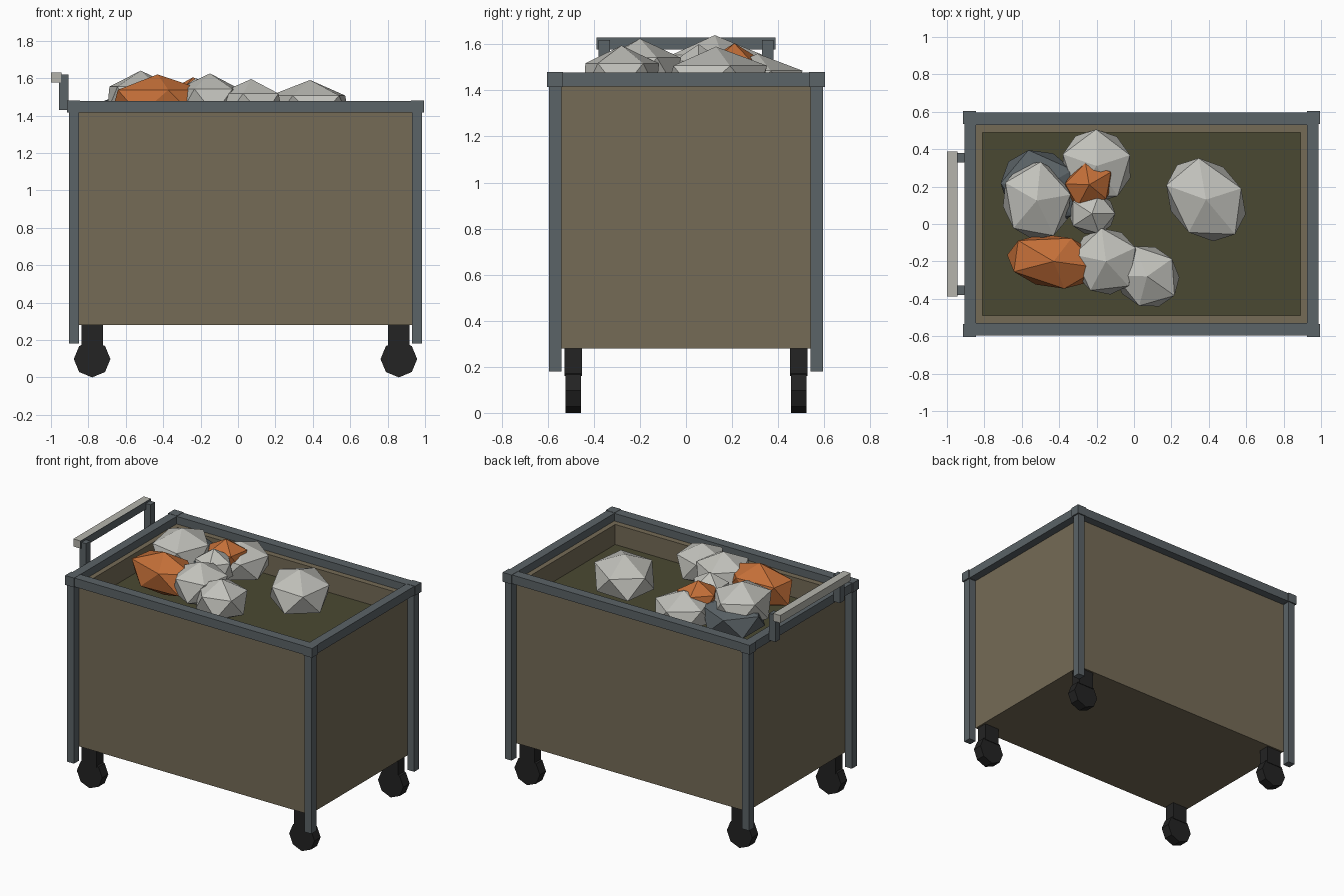
import bpy, math

if "Cube" in bpy.data.objects:
    bpy.data.objects.remove(bpy.data.objects["Cube"])

CX = 0.04  # the tub is shifted slightly because the handle sticks out at -x


def material(name, hexcode):
    def lin(v):
        v /= 255
        return v / 12.92 if v <= 0.04045 else ((v + 0.055) / 1.055) ** 2.4
    m = bpy.data.materials.new(name)
    m.diffuse_color = [lin(int(hexcode[i:i + 2], 16)) for i in (0, 2, 4)] + [1]
    m.use_nodes = True
    m.node_tree.nodes["Principled BSDF"].inputs["Base Color"].default_value = m.diffuse_color
    return m


BROWN = material("brown_panel", "756b56")
SLATE = material("slate_metal", "5b6367")
BLACK = material("black_rubber", "232323")
FILL = material("dark_olive_fill", "4a4932")
GRIP = material("pale_grip", "b5b4ac")
STONE = material("light_stone", "c2c2bc")
ORANGE = material("rusty_orange", "c46f38")


def finish(name, mat):
    ob = bpy.context.object
    ob.name = name
    ob.data.materials.append(mat)
    return ob


def box(name, mat, x0, x1, y0, y1, z0, z1):
    bpy.ops.mesh.primitive_cube_add(size=1, location=((x0 + x1) / 2, (y0 + y1) / 2, (z0 + z1) / 2))
    ob = finish(name, mat)
    ob.scale = (x1 - x0, y1 - y0, z1 - z0)
    return ob


def y_box(name, mat, x0, x1, s, y0, y1, z0, z1):
    a, b = sorted((s * y0, s * y1))
    return box(name, mat, x0, x1, a, b, z0, z1)


# Tub: floor, four walls and the fill the lumps lie on
box("tub_floor", BROWN, CX - 0.89, CX + 0.89, -0.54, 0.54, 0.28, 0.32)
for s, side in ((-1, "front"), (1, "back")):
    y_box(side + "_wall", BROWN, CX - 0.89, CX + 0.89, s, 0.49, 0.54, 0.28, 1.425)
box("left_wall", BROWN, CX - 0.89, CX - 0.85, -0.54, 0.54, 0.28, 1.425)
box("right_wall", BROWN, CX + 0.85, CX + 0.89, -0.54, 0.54, 0.28, 1.425)
box("fill", FILL, CX - 0.852, CX + 0.852, -0.492, 0.492, 1.2, 1.285)

# Rim bars
for s, side in ((-1, "front"), (1, "back")):
    y_box(side + "_rim", SLATE, CX - 0.945, CX + 0.945, s, 0.53, 0.597, 1.417, 1.478)
box("left_rim", SLATE, CX - 0.947, CX - 0.885, -0.597, 0.597, 1.417, 1.478)
box("right_rim", SLATE, CX + 0.885, CX + 0.947, -0.597, 0.597, 1.417, 1.478)

# Corner posts, rim corners and casters
for sx, xn in ((-1, "left"), (1, "right")):
    for sy, yn in ((-1, "front"), (1, "back")):
        tag = yn + "_" + xn
        a, b = sorted((CX + sx * 0.89, CX + sx * 0.943))
        y_box(tag + "_post", SLATE, a, b, sy, 0.54, 0.595, 0.18, 1.42)
        a, b = sorted((CX + sx * 0.885, CX + sx * 0.954))
        y_box(tag + "_rim_corner", SLATE, a, b, sy, 0.535, 0.603, 1.415, 1.48)
        wx = CX + sx * 0.82
        y_box(tag + "_caster_bracket", BLACK, wx - 0.058, wx + 0.058, sy, 0.452, 0.528, 0.16, 0.282)
        bpy.ops.mesh.primitive_cylinder_add(vertices=8, radius=0.098, depth=0.068,
                                            location=(wx, sy * 0.49, 0.098),
                                            rotation=(math.pi / 2, 0, 0))
        finish(tag + "_wheel", BLACK)

# Push handle
for s, side in ((-1, "front"), (1, "back")):
    y_box(side + "_handle_bracket", SLATE, -0.957, -0.907, s, 0.33, 0.38, 1.43, 1.618)
box("handle_grip", GRIP, -1.0, -0.947, -0.388, 0.388, 1.577, 1.63)
box("handle_backing", SLATE, -0.947, -0.943, -0.388, 0.388, 1.577, 1.63)

# Lumps: material, centre x, y, top z, radii x, y, z, turn in degrees
LUMPS = [
    (STONE, 0.385, 0.13, 1.59, 0.27, 0.215, 0.15, -50),
    (STONE, -0.2, 0.31, 1.56, 0.21, 0.22, 0.135, 18),
    (STONE, -0.52, 0.125, 1.64, 0.205, 0.235, 0.155, 10),
    (SLATE, -0.5, 0.19, 1.555, 0.25, 0.22, 0.135, -40),
    (ORANGE, -0.43, -0.2, 1.62, 0.28, 0.16, 0.15, -8),
    (STONE, -0.15, -0.2, 1.625, 0.195, 0.2, 0.15, 25),
    (STONE, 0.07, -0.28, 1.595, 0.2, 0.18, 0.14, -35),
    (ORANGE, -0.24, 0.21, 1.605, 0.15, 0.13, 0.13, 30),
    (STONE, -0.225, 0.055, 1.6, 0.14, 0.125, 0.13, 0),
]
for i, (mat, x, y, top, rx, ry, rz, turn) in enumerate(LUMPS):
    bpy.ops.mesh.primitive_ico_sphere_add(subdivisions=1, radius=1, location=(x, y, top - rz),
                                          rotation=(0, 0, math.radians(turn)))
    finish("lump_%d" % (i + 1), mat).scale = (rx, ry, rz)
